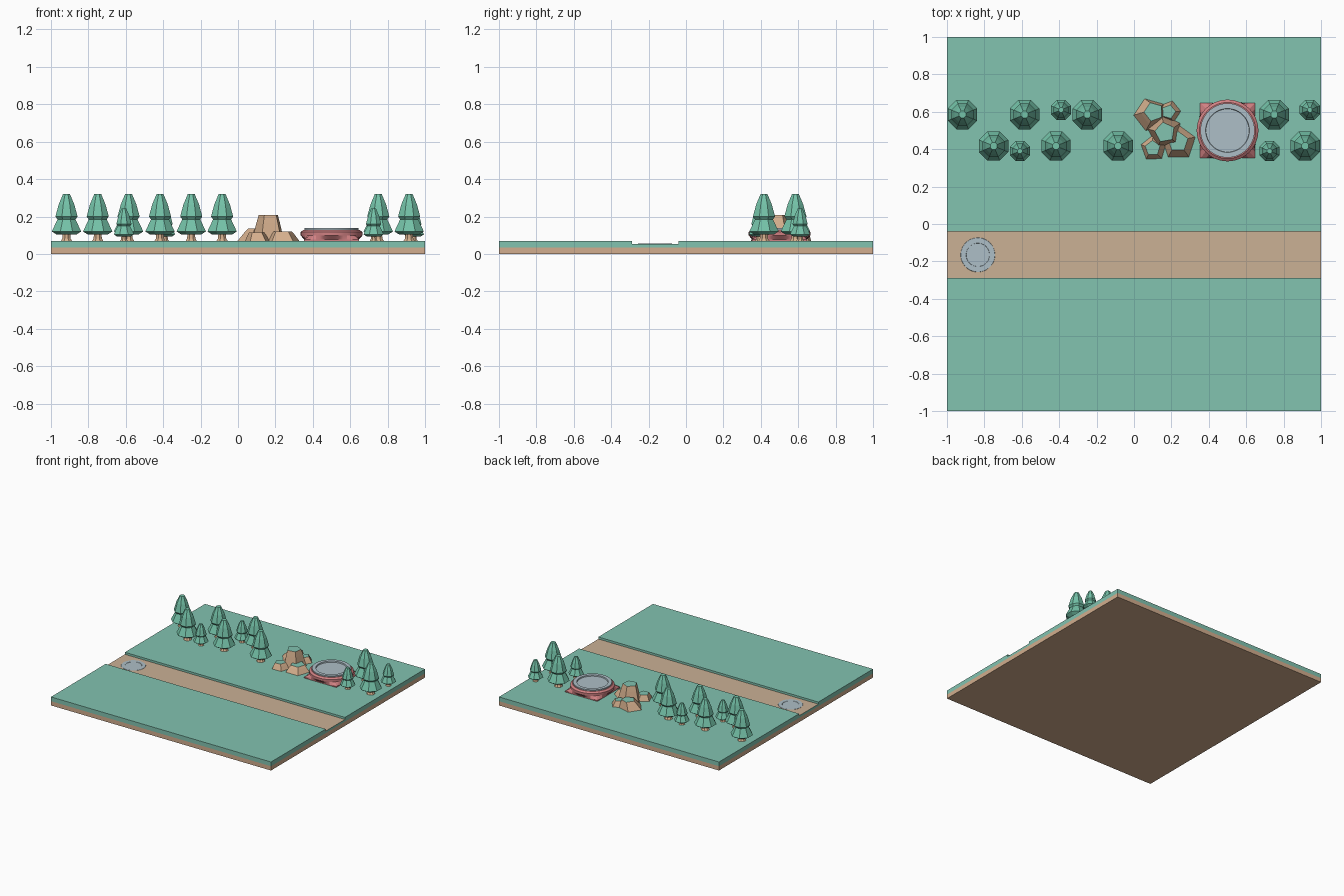
import bpy, bmesh, math

if "Cube" in bpy.data.objects:
    bpy.data.objects.remove(bpy.data.objects["Cube"])


def srgb(r, g, b):
    f = lambda c: ((c / 255 + 0.055) / 1.055) ** 2.4 if c > 10 else c / 3294
    return (f(r), f(g), f(b), 1)


def material(name, *rgb):
    m = bpy.data.materials.new(name)
    m.diffuse_color = srgb(*rgb)
    m.use_nodes = True
    m.node_tree.nodes["Principled BSDF"].inputs["Base Color"].default_value = m.diffuse_color
    return m


GRASS = material("grass green", 130, 195, 176)
LEAF = material("leaf green", 116, 194, 168)
DIRT = material("dirt tan", 210, 174, 142)
PATH = material("path tan", 203, 177, 149)
ROCK = material("rock tan", 214, 176, 142)
RED = material("dusty red", 208, 128, 130)
STONE = material("blue grey", 174, 191, 199)


def finish(name, bm, mats, rule=None, smooth=False):
    bmesh.ops.recalc_face_normals(bm, faces=bm.faces)
    if rule:
        for f in bm.faces:
            f.normal_update()
            f.material_index = rule(f)
    me = bpy.data.meshes.new(name)
    bm.to_mesh(me)
    bm.free()
    ob = bpy.data.objects.new(name, me)
    bpy.context.collection.objects.link(ob)
    for m in mats:
        me.materials.append(m)
    if smooth:
        bpy.ops.object.select_all(action='DESELECT')
        bpy.context.view_layer.objects.active = ob
        ob.select_set(True)
        bpy.ops.object.shade_smooth_by_angle(angle=math.radians(25))
    return ob


def loft(name, rings, mats, rule=None, smooth=False):
    """Skin a stack of rings that have equal point counts; cap both ends."""
    bm = bmesh.new()
    vs = [[bm.verts.new(p) for p in r] for r in rings]
    n = len(vs[0])
    for a, b in zip(vs, vs[1:]):
        for i in range(n):
            j = (i + 1) % n
            bm.faces.new((a[i], a[j], b[j], b[i]))
    bm.faces.new(vs[0])
    bm.faces.new(vs[-1])
    return finish(name, bm, mats, rule, smooth)


def ring(x, y, z, r, n, rot=0.0):
    return [(x + r * math.cos(rot + 2 * math.pi * i / n),
             y + r * math.sin(rot + 2 * math.pi * i / n), z) for i in range(n)]


def square_ring(x, y, z, h, n):
    out = []
    for i in range(n):
        a = 2 * math.pi * i / n
        k = h / max(abs(math.cos(a)), abs(math.sin(a)))
        out.append((x + k * math.cos(a), y + k * math.sin(a), z))
    return out


# Ground tile with a sunken path
TOP, MID, FLOOR = 0.07, 0.035, 0.053
prof = [(-1, 0), (1, 0), (1, MID), (1, TOP), (-0.04, TOP), (-0.04, FLOOR),
        (-0.29, FLOOR), (-0.29, TOP), (-1, TOP), (-1, MID)]
bm = bmesh.new()
L = [bm.verts.new((-1, y, z)) for y, z in prof]
R = [bm.verts.new((1, y, z)) for y, z in prof]
for i in range(len(prof)):
    j = (i + 1) % len(prof)
    bm.faces.new((L[i], L[j], R[j], R[i]))
for s in (L, R):
    bm.faces.new((s[0], s[1], s[2], s[9]))
    bm.faces.new(s[2:])


def ground_rule(f):
    c = f.calc_center_bounds()
    if c.z < MID:
        return 1
    return 2 if f.normal.z > 0.5 and c.z < 0.06 else 0


ground = finish("ground_tile", bm, [GRASS, DIRT, PATH], ground_rule)

# Round hole in the path for the dish
DX, DY = -0.835, -0.165
cutter = loft("hole_cutter", [ring(DX, DY, z, 0.067, 48) for z in (0.03, 0.09)], [])
cutter.hide_render = True
mod = ground.modifiers.new("hole", 'BOOLEAN')
mod.object = cutter
mod.operation = 'DIFFERENCE'
mod.solver = 'EXACT'
bpy.ops.object.select_all(action='DESELECT')
bpy.context.view_layer.objects.active = ground
ground.select_set(True)
bpy.ops.object.modifier_apply(modifier="hole")
bpy.data.objects.remove(cutter)

# Sunken dish with flat rim
loft("path_dish", [ring(DX, DY, z, r, 48) for r, z in
     ((0.092, FLOOR), (0.091, 0.0545), (0.063, 0.0545), (0.051, 0.037))],
     [STONE], smooth=True)

# Pine trees: trunk plus two-tier foliage
TRUNK = ((0.032, 0), (0.024, 0.012), (0.021, 0.045))
FOLIAGE = ((0.058, 0.034), (0.085, 0.05), (0.052, 0.115),
           (0.064, 0.13), (0.045, 0.195), (0.02, 0.25))


def tree(i, x, y, s):
    for part, pr, m in (("trunk", TRUNK, ROCK), ("foliage", FOLIAGE, LEAF)):
        loft(f"tree_{part}_{i}",
             [ring(x, y, TOP + z * s, r * s, 8, math.pi / 8) for r, z in pr], [m])


big = [(-0.917, 0.585), (-0.75, 0.417), (-0.585, 0.585), (-0.417, 0.417),
       (-0.25, 0.585), (-0.085, 0.417), (0.75, 0.585), (0.915, 0.417)]
small = [(-0.61, 0.39), (-0.39, 0.61), (0.725, 0.39), (0.94, 0.61)]
for i, (x, y) in enumerate(big):
    tree(i, x, y, 1.0)
for i, (x, y) in enumerate(small):
    tree(i + len(big), x, y, 0.69)

# Rock cluster with grassy tops: base centre, base r, top centre, top r, height, turn
rocks = [(0.165, 0.495, 0.092, 0.165, 0.49, 0.055, 0.207, 100),
         (0.088, 0.585, 0.09, 0.105, 0.6, 0.052, 0.135, 110),
         (0.19, 0.6, 0.06, 0.185, 0.6, 0.038, 0.115, 75),
         (0.105, 0.405, 0.07, 0.1, 0.405, 0.042, 0.115, 20),
         (0.238, 0.435, 0.094, 0.235, 0.44, 0.056, 0.12, 18)]
for i, (x, y, rb, tx, ty, rt, h, deg) in enumerate(rocks):
    a = math.radians(deg)
    zm = TOP + (h - TOP) * 0.7
    rings = [ring(x, y, TOP, rb, 5, a),
             ring((x + 2 * tx) / 3, (y + 2 * ty) / 3, zm, 0.25 * rb + 0.8 * rt, 5, a),
             ring(tx, ty, h, rt, 5, a)]
    loft(f"rock_{i}", rings, [ROCK, GRASS], lambda f: int(f.normal.z > 0.95))

# Tower base: square foot blending into a round collar
CX = CY = 0.5
N = 48
loft("tower_base", [square_ring(CX, CY, TOP, 0.146, N),
                    square_ring(CX, CY, 0.078, 0.146, N),
                    ring(CX, CY, 0.098, 0.165, N), ring(CX, CY, 0.117, 0.165, N),
                    ring(CX, CY, 0.128, 0.15, N)], [RED], smooth=True)

# Stone rim with recessed platform
loft("tower_platform", [ring(CX, CY, z, r, N) for r, z in
     ((0.145, 0.124), (0.145, 0.138), (0.117, 0.138), (0.115, 0.129))],
     [STONE], smooth=True)
